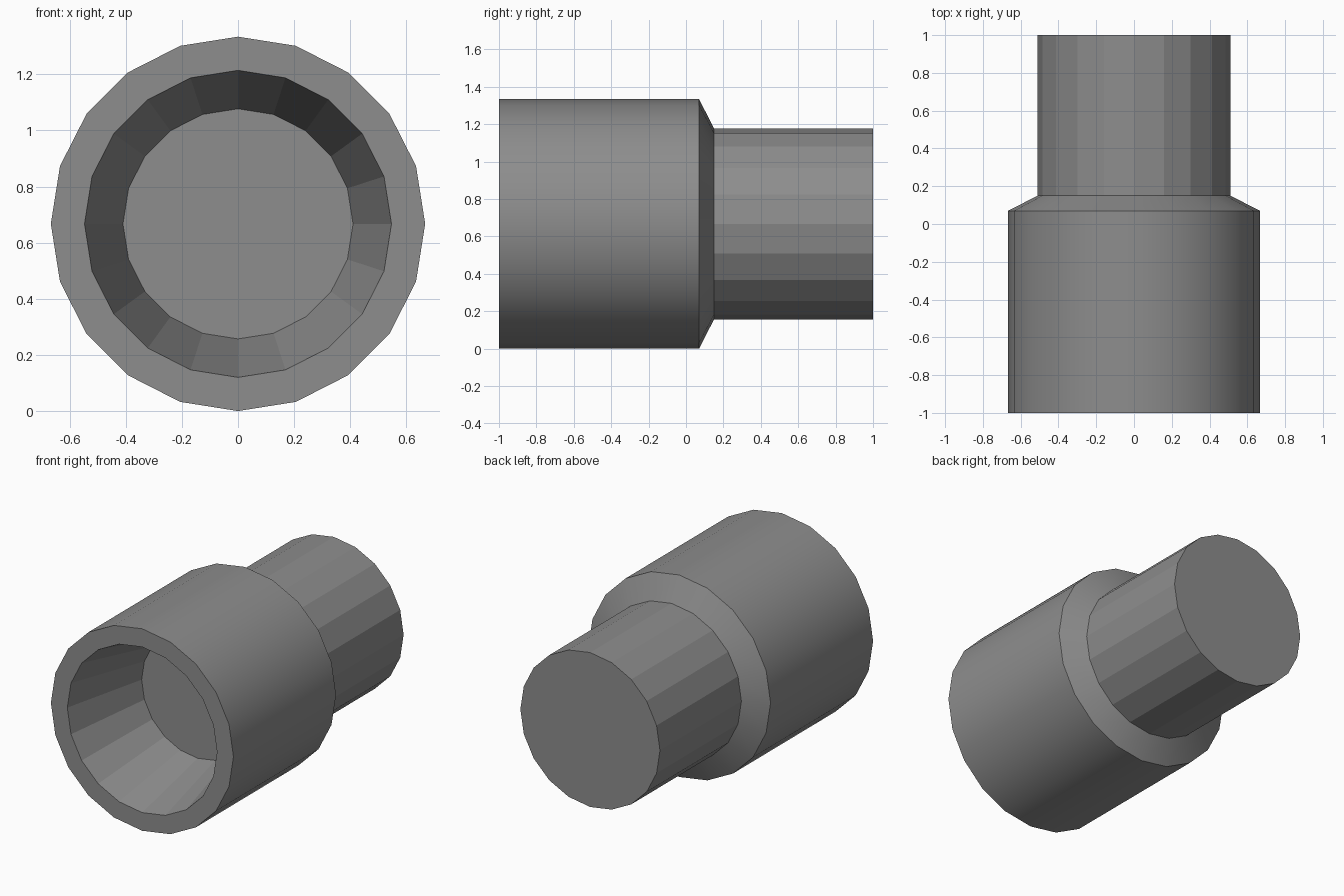
import bpy, bmesh
from math import sin, cos, pi

if "Cube" in bpy.data.objects:
    bpy.data.objects.remove(bpy.data.objects["Cube"])

SIDES = 20
AXIS_Z = 0.667

# Profile along the axis: (y, radius, smooth band leading to the next ring)
profile = [
    (-0.42, 0.41, False),    # bore floor -> tapered bore wall
    (-1.00, 0.547, False),   # bore mouth -> flat front rim
    (-1.00, 0.667, True),    # front rim -> large barrel
    (0.07, 0.667, True),     # barrel end -> bevelled shoulder
    (0.15, 0.51, False),     # shoulder -> narrow rear stem
    (1.00, 0.51, False),     # rear end
]


def lathe(name, profile, material):
    bm = bmesh.new()
    rings = [[bm.verts.new((r * sin(2 * pi * i / SIDES), y,
                            AXIS_Z + r * cos(2 * pi * i / SIDES)))
              for i in range(SIDES)] for y, r, _ in profile]
    # Bands between neighbouring rings
    for k in range(len(rings) - 1):
        a, b = rings[k], rings[k + 1]
        for i in range(SIDES):
            j = (i + 1) % SIDES
            bm.faces.new((a[i], a[j], b[j], b[i])).smooth = profile[k][2]
    # Bore floor and rear cap
    bm.faces.new(rings[0])
    bm.faces.new(rings[-1])
    # Keep every ring edge crisp
    for ring in rings:
        for i in range(SIDES):
            bm.edges.get((ring[i], ring[(i + 1) % SIDES])).smooth = False
    bmesh.ops.recalc_face_normals(bm, faces=bm.faces)
    mesh = bpy.data.meshes.new(name)
    bm.to_mesh(mesh)
    bm.free()
    mesh.materials.append(material)
    obj = bpy.data.objects.new(name, mesh)
    bpy.context.collection.objects.link(obj)
    return obj


# Dark grey finish
dark_grey = bpy.data.materials.new("dark_grey")
dark_grey.diffuse_color = (0.267, 0.267, 0.267, 1)
dark_grey.use_nodes = True
dark_grey.node_tree.nodes["Principled BSDF"].inputs["Base Color"].default_value = dark_grey.diffuse_color

lathe("stepped_barrel", profile, dark_grey)
